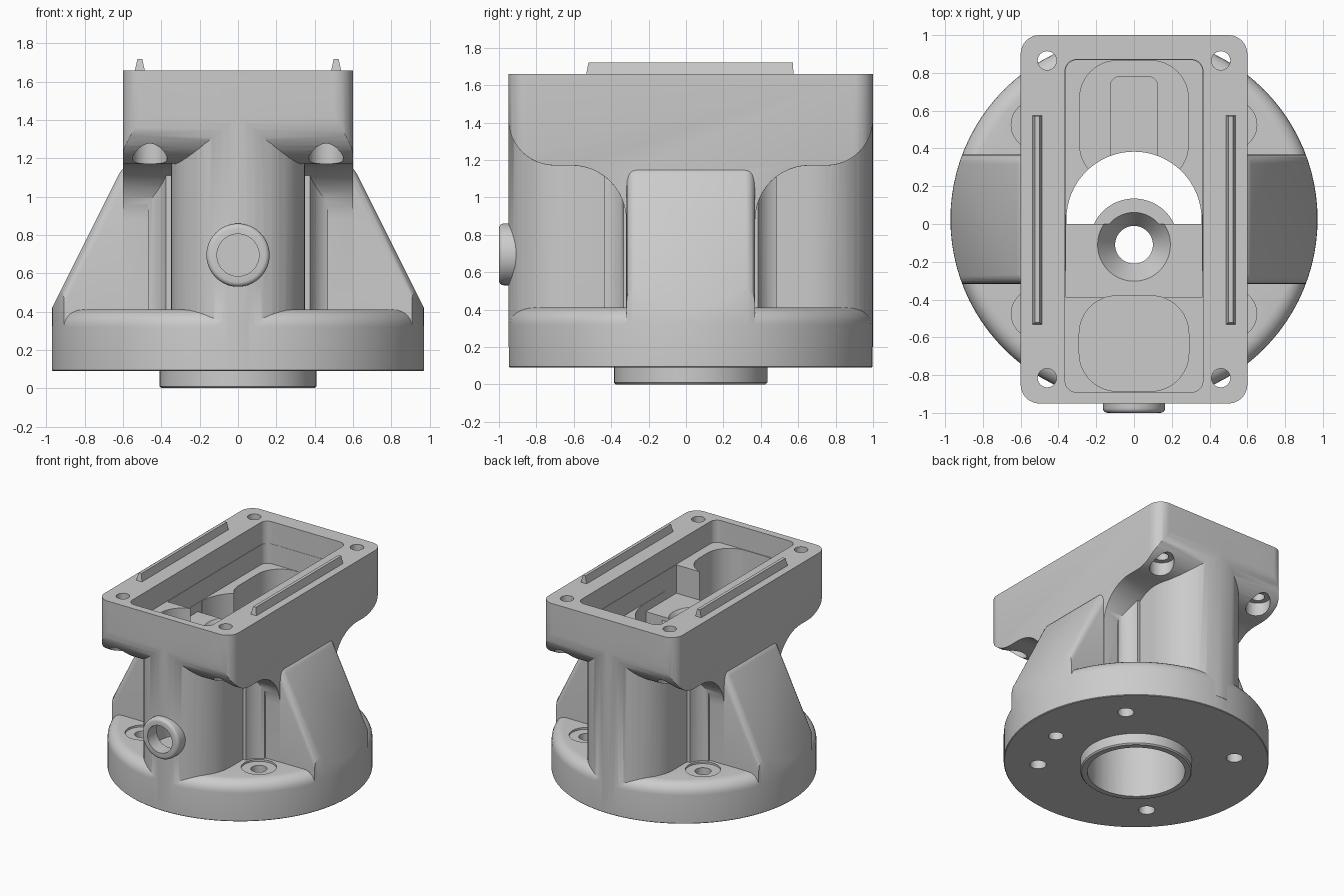
import bpy, bmesh
from math import sin, cos, pi, radians
from mathutils import Vector

cube = bpy.data.objects.get("Cube")
if cube:
    bpy.data.objects.remove(cube, do_unlink=True)

CY = 0.025          # the casting is symmetric about this y
TOP = 1.66

grey = bpy.data.materials.new("cast_grey")
grey.use_nodes = True
grey.diffuse_color = (0.6, 0.6, 0.6, 1)
grey.node_tree.nodes["Principled BSDF"].inputs["Base Color"].default_value = grey.diffuse_color


def finish(name, bm):
    bmesh.ops.recalc_face_normals(bm, faces=bm.faces)
    mesh = bpy.data.meshes.new(name)
    bm.to_mesh(mesh)
    bm.free()
    mesh.materials.append(grey)
    ob = bpy.data.objects.new(name, mesh)
    bpy.context.collection.objects.link(ob)
    return ob


def arc(cx, cy, r, a0, a1, n=12):
    return [(cx + r * cos(radians(a0 + (a1 - a0) * i / n)),
             cy + r * sin(radians(a0 + (a1 - a0) * i / n))) for i in range(n + 1)]


def rounded(x0, x1, y0, y1, r):
    return (arc(x1 - r, y1 - r, r, 0, 90) + arc(x0 + r, y1 - r, r, 90, 180)
            + arc(x0 + r, y0 + r, r, 180, 270) + arc(x1 - r, y0 + r, r, 270, 360))


def prism(name, pts, a, b, axis="z"):
    """Extrude a 2D outline from a to b along an axis."""
    place = {"x": lambda p: (a, p[0], p[1]), "y": lambda p: (p[0], a, p[1]),
             "z": lambda p: (p[0], p[1], a)}[axis]
    step = Vector([(b - a) * (axis == k) for k in "xyz"])
    bm = bmesh.new()
    face = bm.faces.new([bm.verts.new(place(p)) for p in pts])
    new = bmesh.ops.extrude_face_region(bm, geom=[face])["geom"]
    bmesh.ops.translate(bm, vec=step, verts=[v for v in new if isinstance(v, bmesh.types.BMVert)])
    bmesh.ops.remove_doubles(bm, verts=bm.verts, dist=0.0005)
    return finish(name, bm)


def box(name, x0, x1, y0, y1, z0, z1):
    return prism(name, [(x0, y0), (x1, y0), (x1, y1), (x0, y1)], z0, z1)


def rod(name, x, y, r, a, b, axis="z", n=48):
    return prism(name, arc(x, y, r, 0, 360 - 360 / n, n - 1), a, b, axis)


def lathe(name, profile, x=0, y=CY, n=96):
    bm = bmesh.new()
    vs = [bm.verts.new((x + r, y, z)) for r, z in profile]
    edges = [bm.edges.new(pair) for pair in zip(vs, vs[1:])]
    bmesh.ops.spin(bm, geom=vs + edges, cent=(x, y, 0), axis=(0, 0, 1), angle=2 * pi,
                   steps=n, use_duplicate=False)
    bmesh.ops.remove_doubles(bm, verts=bm.verts, dist=0.0005)
    return finish(name, bm)


def apply(ob, kind, **settings):
    mod = ob.modifiers.new(kind, kind)
    for key, value in settings.items():
        setattr(mod, key, value)
    bpy.context.view_layer.objects.active = ob
    bpy.ops.object.modifier_apply(modifier=mod.name)


def combine(ob, other, operation):
    apply(ob, "BOOLEAN", object=other, operation=operation, solver="EXACT")
    bpy.data.objects.remove(other, do_unlink=True)


def add(ob, other):
    combine(ob, other, "UNION")


def cut(ob, other):
    combine(ob, other, "DIFFERENCE")


def soften(ob, width, angle=40):
    apply(ob, "BEVEL", width=width, segments=4, limit_method="ANGLE", angle_limit=radians(angle))


# Upper box: curved shoulder profile crossed with a rounded plan
half = ([(-0.975, 1.9)] + arc(-0.725, 1.42, 0.25, 180, 270)
        + arc(-0.635, 0.88, 0.29, 90, 0) + [(-0.345, 0.25)])
outline = [(y + CY, z) for y, z in half] + [(CY - y, z) for y, z in reversed(half)]
upper = prism("upper_box", outline, -0.8, 0.8, "x")
combine(upper, prism("plan", rounded(-0.6, 0.6, -0.95, 1.0, 0.1), 0.2, 1.8), "INTERSECT")
soften(upper, 0.03, 50)
cut(upper, box("trim", -2, 2, -2, 2, TOP, 3))

# Round flange with the locating boss below
housing = lathe("housing", [(0, 0), (0.4, 0), (0.41, 0.01), (0.41, 0.09), (0.967, 0.09), (0.972, 0.095)]
                + arc(0.882, 0.32, 0.09, 0, 90, 6) + [(0, 0.41)])

# Tapered side webs
web = prism("web", [(-0.97, 0.2), (0.97, 0.2), (0.97, 0.42), (0.598, 1.165), (-0.598, 1.165), (-0.97, 0.42)],
            CY - 0.343, CY + 0.343, "y")
soften(web, 0.05)
combine(web, rod("web_limit", 0, CY, 0.971, 0, 2, n=96), "INTERSECT")

# Round-ended column, and a core whose hollowed corners form the fillets
column = prism("column", rounded(-0.35, 0.35, -0.95, 1.0, 0.349), 0.2, 1.55)
core = box("core", -0.47, 0.47, CY - 0.46, CY + 0.46, 0.2, 1.16)
corners = [(sx, sy) for sx in (-1, 1) for sy in (-1, 1)]
for sx, sy in corners:
    cut(core, rod("groove", sx * 0.52, CY + sy * 0.5, 0.15, 0.1, 1.3))
for part in (web, column, core, upper):
    add(housing, part)

# Flange bolts with spot faces, box corner bolts with spot faces
for sx, sy in corners:
    x, y = sx * 0.52, CY + sy * 0.5
    cut(housing, rod("spot", x, y, 0.13, 0.395, 0.5))
    cut(housing, rod("bolt", x, y, 0.06, 0, 0.6, n=24))
    x, y = sx * 0.46, CY + sy * 0.84
    cut(housing, rod("spot", x, y, 0.09, 0.9, 1.28))
    cut(housing, rod("bolt", x, y, 0.05, 1.0, 2, n=24))
cut(housing, rod("dowel", 0.69, -0.07, 0.055, 0, 0.3, n=24))

# Hollow interior: shallow tray, deeper middle, end pockets, main bore and
# rear channel, leaving the bearing block with its sleeve and funnel
hollow = prism("hollow", rounded(-0.365, 0.365, -0.89, 0.87, 0.06), 1.48, 2)
add(hollow, prism("rear_tray", rounded(-0.362, 0.362, -0.3, 0.868, 0.06), 1.32, 1.7))
add(hollow, rod("bore", 0, CY, 0.358, -0.5, 1.5, n=64))
add(hollow, box("step", -0.36, 0.36, -0.39, 0.05, 1.1, 1.58))
cut(hollow, box("bearing_block", -0.5, 0.5, -0.395, 0.0, 0.85, 1.25))
cut(hollow, rod("sleeve", 0, -0.1, 0.235, 0.82, 1.22))
add(hollow, prism("front_pocket", rounded(-0.29, 0.29, -0.885, -0.38, 0.2), 0.45, 1.54))
add(hollow, prism("rear_pocket", rounded(-0.288, 0.288, 0.22, 0.865, 0.2), 1.12, 1.56))
add(hollow, prism("channel", rounded(-0.125, 0.125, 0.25, 0.78, 0.05), 0.75, 1.3))
add(hollow, lathe("funnel", [(0, 0.5), (0.1, 0.5), (0.1, 1.12), (0.2, 1.26), (0.2, 1.4), (0, 1.4)],
                  0, -0.11, 48))
cut(housing, hollow)

# Front port ring
port = rod("port_ring", 0, 0.695, 0.165, -1.0, -0.8, "y")
soften(port, 0.025)
cut(port, box("trim", -1, 1, -0.895, 0, 0, 2))
add(housing, port)
cut(housing, rod("port_hole", 0, 0.695, 0.11, -1.2, -0.84, "y"))

# Thin rails on the top rim
for side, s in (("left", 1), ("right", -1)):
    rail = prism("rail_" + side, [(s * 0.485, TOP - 0.01), (s * 0.54, TOP - 0.01),
                                  (s * 0.525, 1.72), (s * 0.5, 1.72)], -0.535, 0.575, "y")
    for v in rail.data.vertices:
        if v.co.z > 1.7:
            v.co.y = CY + (v.co.y - 0.02) * 0.985

# Smooth shading with sharp edges kept
bpy.ops.object.select_all(action="DESELECT")
housing.select_set(True)
bpy.context.view_layer.objects.active = housing
bpy.ops.object.shade_smooth_by_angle(angle=radians(35))
